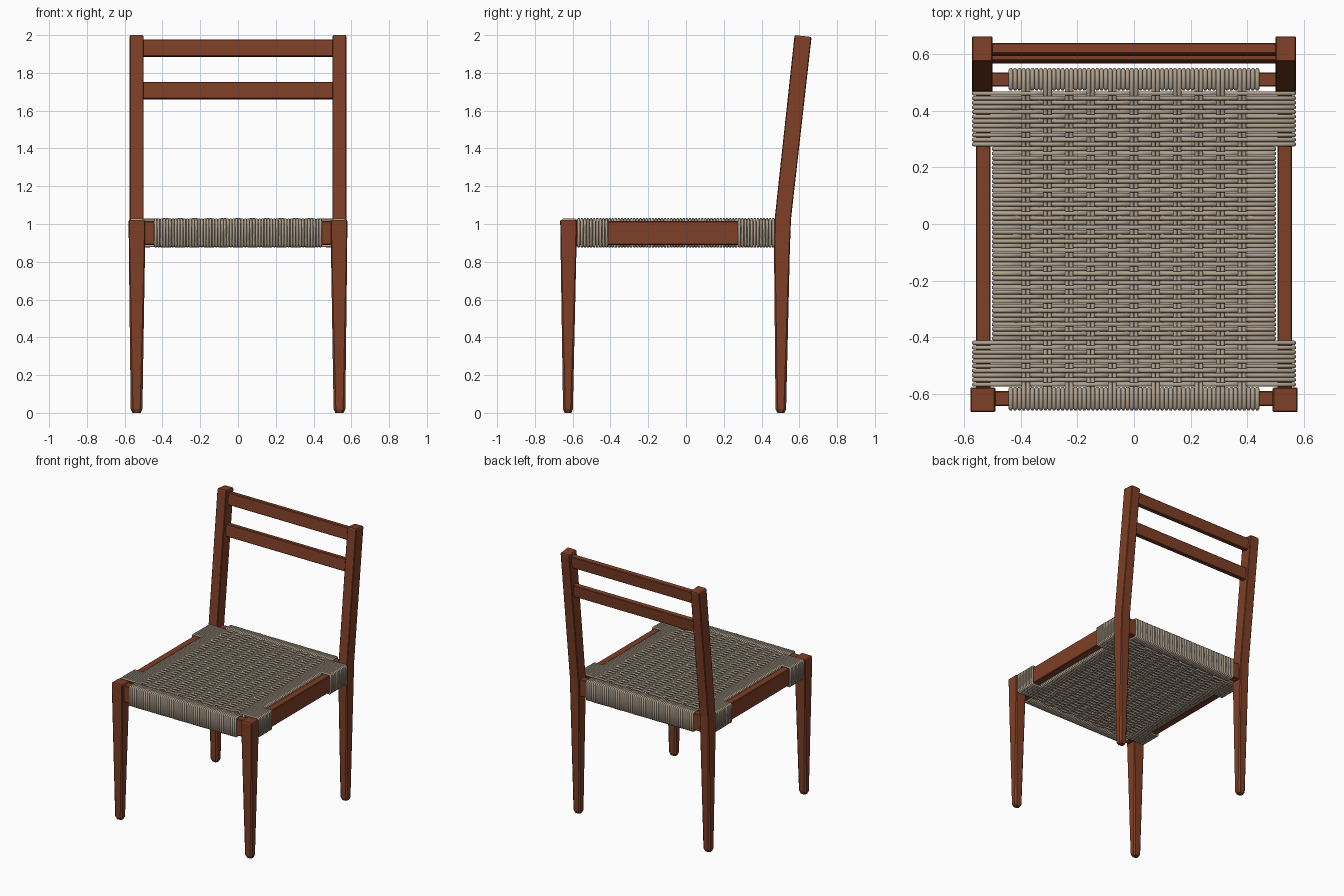
import bpy
import bmesh
from math import atan
from mathutils import Matrix

cube = bpy.data.objects.get("Cube")
if cube:
    bpy.data.objects.remove(cube, do_unlink=True)


def material(name, rgb):
    m = bpy.data.materials.new(name)
    m.use_nodes = True
    m.diffuse_color = (*rgb, 1)
    m.node_tree.nodes["Principled BSDF"].inputs["Base Color"].default_value = (*rgb, 1)
    return m


WOOD = material("reddish brown wood", (0.21, 0.05, 0.02))
CORD = material("natural paper cord", (0.43, 0.355, 0.27))


def add_object(name, mesh, mat):
    ob = bpy.data.objects.new(name, mesh)
    bpy.context.collection.objects.link(ob)
    mesh.materials.clear()
    mesh.materials.append(mat)
    return ob


def loft(name, sections):
    """Chamfered-square sections: z, cx, cy, half x, half y, chamfer, tilt."""
    bm = bmesh.new()
    rings = []
    for z, cx, cy, hx, hy, c, tilt in sections:
        corners = [(hx - c, -hy), (hx, c - hy), (hx, hy - c), (hx - c, hy),
                   (c - hx, hy), (-hx, hy - c), (-hx, c - hy), (c - hx, -hy)]
        rings.append([bm.verts.new((cx + x, cy + y, z - tilt * y)) for x, y in corners])
    for a, b in zip(rings, rings[1:]):
        for i in range(8):
            j = (i + 1) % 8
            bm.faces.new((a[i], a[j], b[j], b[i]))
    bm.faces.new(rings[0][::-1])
    bm.faces.new(rings[-1])
    mesh = bpy.data.meshes.new(name)
    bm.to_mesh(mesh)
    bm.free()
    return add_object(name, mesh, WOOD)


def bar(name, x, y, z, lean=0):
    """Box between the given (low, high) ranges, leaning back about x."""
    mid = [(r[0] + r[1]) / 2 for r in (x, y, z)]
    size = [r[1] - r[0] for r in (x, y, z)]
    bm = bmesh.new()
    bmesh.ops.create_cube(bm, size=1, matrix=Matrix.Translation(mid)
                          @ Matrix.Rotation(-lean, 4, "X") @ Matrix.Diagonal((*size, 1)))
    mesh = bpy.data.meshes.new(name)
    bm.to_mesh(mesh)
    bm.free()
    ob = add_object(name, mesh, WOOD)
    bev = ob.modifiers.new("soft edges", "BEVEL")
    bev.width = 0.004
    return ob


# Legs and side rails
SLOPE = 0.109
for side, s in (("left", 1), ("right", -1)):
    loft("front_leg_" + side, [
        (0, s * .537, -.625, .022, .018, .010, 0),
        (.02, s * .537, -.625, .031, .026, .012, 0),
        (.87, s * .535, -.622, .043, .042, .005, 0),
        (1.015, s * .535, -.622, .044, .044, .004, 0),
        (1.022, s * .535, -.622, .040, .040, .004, 0)])
    loft("back_leg_" + side, [
        (0, s * .537, .502, .022, .018, .010, 0),
        (.02, s * .537, .502, .030, .028, .012, 0),
        (.87, s * .537, .508, .037, .042, .005, 0),
        (1.03, s * .537, .513, .037, .043, .004, SLOPE / 2),
        (1.988, s * .537, .619, .037, .045, .004, SLOPE),
        (1.995, s * .537, .620, .033, .041, .004, SLOPE)])
    bar("side_rail_" + side, sorted((s * .507, s * .56)), (-.6, .5), (.89, 1.015))

# Front and back seat rails, backrest slats
bar("front_seat_rail", (-.51, .51), (-.645, -.591), (.89, 1.015))
bar("back_seat_rail", (-.52, .52), (.487, .537), (.89, 1.015))
LEAN = atan(SLOPE)
bar("top_slat", (-.51, .51), (.598, .636), (1.886, 1.975), LEAN)
bar("lower_slat", (-.51, .51), (.573, .611), (1.66, 1.75), LEAN)

# Woven cord seat
R = 0.0078          # cord radius
PITCH = 0.0153      # warp spacing
COLUMN = 5 * PITCH  # spacing of the warp pairs
MID = 0.9525        # seat mid height
TOP = 1.022         # cord height over a rail
WARP = 1.009        # warp height inside the weave


def new_cords():
    cu = bpy.data.curves.new("cords", "CURVE")
    cu.dimensions = "3D"
    cu.bevel_depth = R
    cu.bevel_resolution = 1
    return cu


def add_loop(cu, top, place):
    """Closed cord: the top path, mirrored below, placed into 3D."""
    path = top + [(u, 2 * MID - z) for u, z in reversed(top)]
    sp = cu.splines.new("POLY")
    sp.points.add(len(path) - 1)
    for p, (u, z) in zip(sp.points, path):
        p.co = (*place(u, z), 1)
    sp.use_cyclic_u = True
    sp.use_smooth = True


def finish_cords(name, cu):
    helper = bpy.data.objects.new("helper", cu)
    bpy.context.collection.objects.link(helper)
    deps = bpy.context.evaluated_depsgraph_get()
    mesh = bpy.data.meshes.new_from_object(helper.evaluated_get(deps))
    bpy.data.objects.remove(helper, do_unlink=True)
    add_object(name, mesh, CORD)


def ends(a, b, inner=()):
    """Top path from a to b with softened corners."""
    c = 0.006
    return [(a, TOP - c), (a + c, TOP), *inner, (b - c, TOP), (b, TOP - c)]


# Front-to-back cords: pairs cross the seat, the rest wrap the end rails
warps = new_cords()
wraps = new_cords()
for i in range(58):
    x = (i - 28.5) * PITCH
    place = lambda u, z, x=x: (x, u, z)
    if i % 5 in (3, 4):
        add_loop(warps, ends(-.653, .545, [(-.59, TOP), (-.565, WARP), (.46, WARP), (.485, TOP)]), place)
    else:
        add_loop(wraps, ends(-.653, -.583), place)
        add_loop(wraps, ends(.479, .545), place)
finish_cords("seat_warp_cords", warps)
finish_cords("seat_rail_wraps", wraps)

# Side-to-side cords: woven over and under the pairs
wefts = new_cords()
ROWS = 64
for row in range(ROWS):
    y = -.568 + row * 1.03 / (ROWS - 1)
    reach = .567 if y < -.41 or y > .28 else .497
    inner = []
    for k in range(-5, 6):
        under = (row + k) % 2
        z = WARP - .011 if under else WARP + .015
        cx = k * COLUMN
        inner += [(cx - .027, TOP - .001), (cx - .012, z), (cx + .012, z), (cx + .027, TOP - .001)]
    add_loop(wefts, ends(-reach, reach, inner), lambda u, z, y=y: (u, y, z))
finish_cords("seat_weft_cords", wefts)
